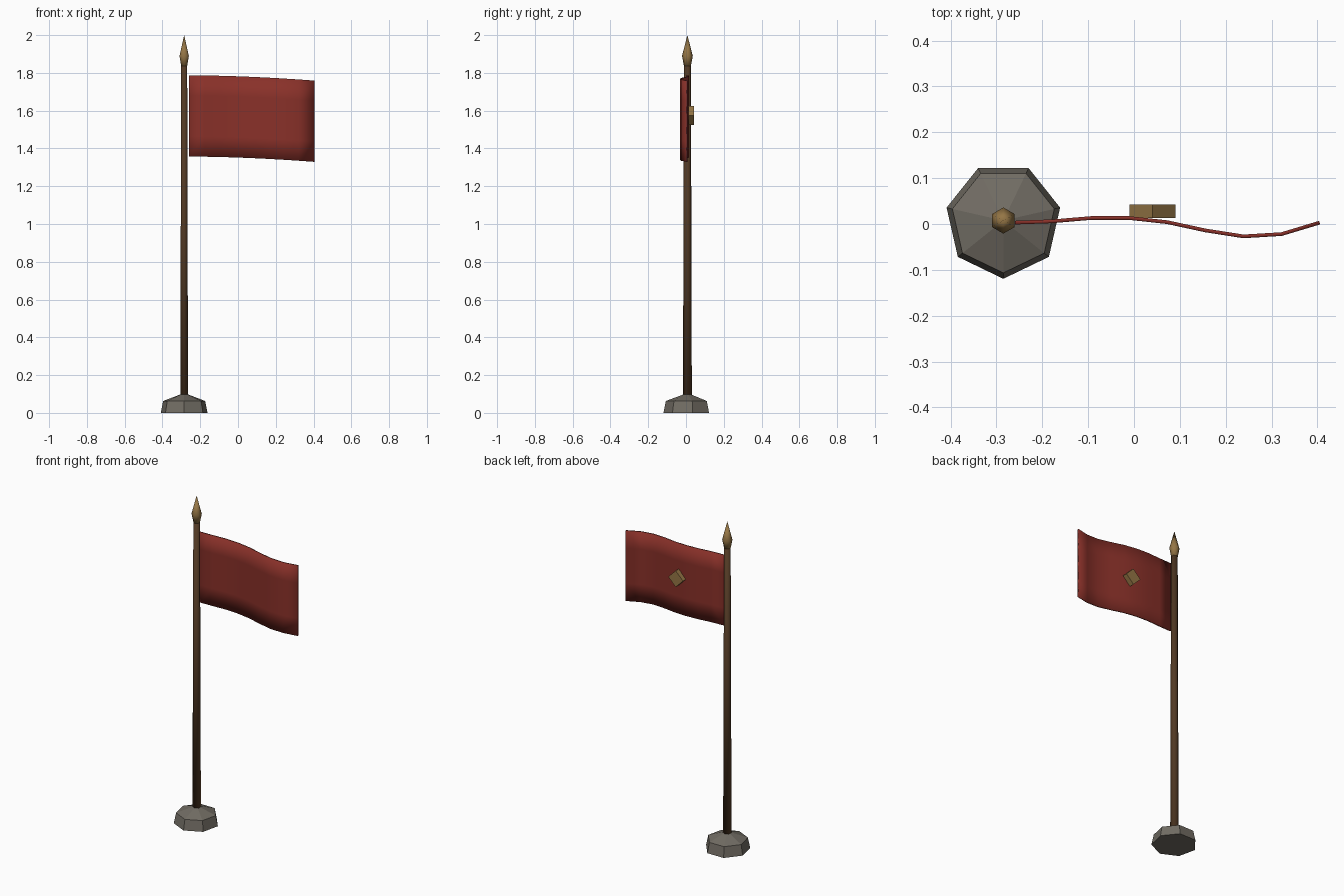
import bpy, bmesh, math

if "Cube" in bpy.data.objects:
    bpy.data.objects.remove(bpy.data.objects["Cube"])

PX, PY = -0.285, 0.0075  # pole axis


def material(name, rgb):
    m = bpy.data.materials.new(name)
    m.diffuse_color = (*rgb, 1)
    m.use_nodes = True
    m.node_tree.nodes["Principled BSDF"].inputs["Base Color"].default_value = m.diffuse_color
    return m


stone = material("grey stone", (0.165, 0.15, 0.125))
wood = material("dark wood", (0.085, 0.042, 0.018))
gold = material("old gold", (0.30, 0.18, 0.06))
red = material("red cloth", (0.25, 0.03, 0.022))


def finish(name, bm, mat, smooth=False):
    bmesh.ops.recalc_face_normals(bm, faces=bm.faces[:])
    for f in bm.faces:
        f.smooth = smooth
    me = bpy.data.meshes.new(name)
    bm.to_mesh(me)
    bm.free()
    me.materials.append(mat)
    ob = bpy.data.objects.new(name, me)
    bpy.context.collection.objects.link(ob)
    return ob


def lathe(name, profile, sides, mat, smooth=False):
    """Stack rings of (radius, z) around the pole axis, a corner facing the front."""
    bm = bmesh.new()
    rings = []
    for r, z in profile:
        if r == 0:
            rings.append([bm.verts.new((PX, PY, z))])
            continue
        angles = [-math.pi / 2 + 2 * math.pi * i / sides for i in range(sides)]
        rings.append([bm.verts.new((PX + r * math.cos(a), PY + r * math.sin(a), z)) for a in angles])
    for a, b in zip(rings, rings[1:]):
        for i in range(sides):
            j = (i + 1) % sides
            bm.faces.new((a[i], a[j], b[0]) if len(b) == 1 else (a[i], a[j], b[j], b[i]))
    for ring in (rings[0], rings[-1]):
        if len(ring) > 1:
            bm.faces.new(ring)
    return finish(name, bm, mat, smooth)


# Seven-sided foot, tapered hexagonal pole, spear-shaped tip
lathe("stone_base", [(0.127, 0), (0.114, 0.063), (0.02, 0.098)], 7, stone)
pole = lathe("pole", [(0.0235, 0.05), (0.0185, 1.845)], 6, wood, True)
lathe("spear_tip", [(0.018, 1.835), (0.0285, 1.89), (0, 2.0)], 6, gold, True)

# Waving cloth, sagging towards its free end
wave = [0.003, 0.006, 0.013, 0.013, 0.004, -0.014, -0.027, -0.022, 0.003]
ROWS = 4
bm = bmesh.new()
grid = []
for i, y in enumerate(wave):
    t = i / (len(wave) - 1)
    sag = 0.028 * t ** 1.8
    grid.append([bm.verts.new((-0.26 + 0.665 * t, y, 1.357 - sag + 0.43 * k / ROWS))
                 for k in range(ROWS + 1)])
for a, b in zip(grid, grid[1:]):
    for k in range(ROWS):
        bm.faces.new((a[k], b[k], b[k + 1], a[k + 1]))
flag = finish("flag", bm, red, True)
solid = flag.modifiers.new("thickness", "SOLIDIFY")
solid.thickness = 0.008
solid.offset = 0

# Diamond emblem on the back of the cloth
bm = bmesh.new()
corners = [(-0.05, 0), (0, -0.05), (0.05, 0), (0, 0.05)]
front, back = [[bm.verts.new((0.04 + dx, y, 1.575 + dz)) for dx, dz in corners]
               for y in (0.013, 0.043)]
bm.faces.new(front)
bm.faces.new(back)
for i in range(4):
    j = (i + 1) % 4
    bm.faces.new((front[i], front[j], back[j], back[i]))
finish("emblem", bm, gold)
